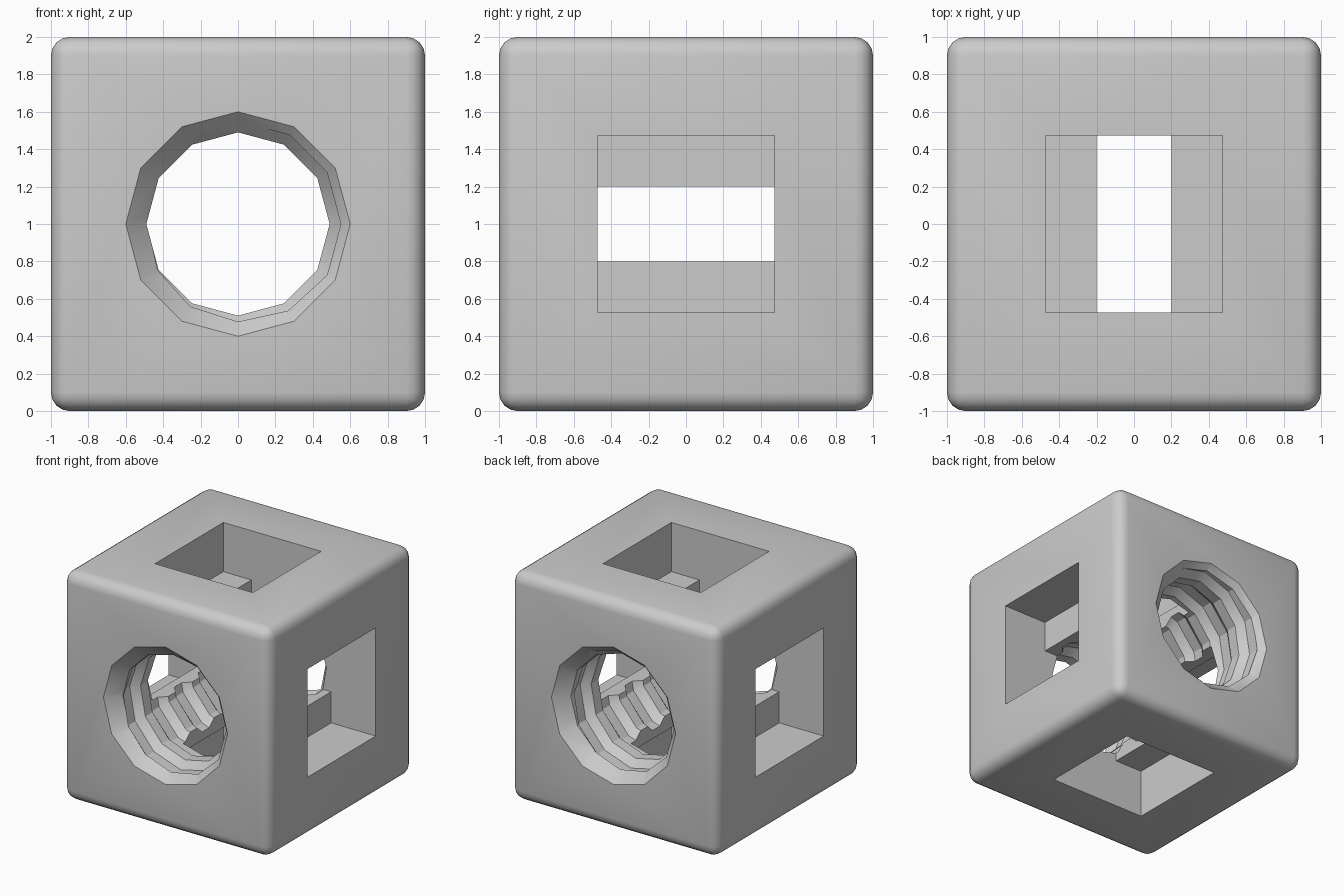
import bpy, bmesh
from math import cos, sin, tau, radians
from mathutils import Matrix, Vector

cube = bpy.data.objects.get("Cube")
if cube:
    bpy.data.objects.remove(cube, do_unlink=True)

CENTRE = Vector((0, 0, 1))
SIDES = 12

grey = bpy.data.materials.new("plain grey")
grey.use_nodes = True
colour = (0.6, 0.6, 0.6, 1)
grey.diffuse_color = colour
for node in grey.node_tree.nodes:
    if node.type == 'BSDF_PRINCIPLED':
        node.inputs["Base Color"].default_value = colour


def make_object(name, bm):
    bmesh.ops.recalc_face_normals(bm, faces=bm.faces)
    mesh = bpy.data.meshes.new(name)
    bm.to_mesh(mesh)
    bm.free()
    mesh.materials.append(grey)
    obj = bpy.data.objects.new(name, mesh)
    bpy.context.collection.objects.link(obj)
    return obj


def box(name, size, centre=CENTRE):
    bm = bmesh.new()
    matrix = Matrix.Translation(centre) @ Matrix.Diagonal((*size, 1))
    bmesh.ops.create_cube(bm, size=1, matrix=matrix)
    return make_object(name, bm)


def chamfer_cone(name, side):
    # Widens the mouth of the bore to a radius of 0.6 at the face
    bm = bmesh.new()
    turn = Matrix.Rotation(radians(90 * side), 4, 'X')
    matrix = Matrix.Translation(CENTRE + Vector((0, side * 0.97, 0))) @ turn
    bmesh.ops.create_cone(bm, cap_ends=True, segments=SIDES, radius1=0.44,
                          radius2=0.7, depth=0.26, matrix=matrix)
    # Make sure the wide end points outwards
    wide = max(bm.verts, key=lambda v: (v.co - CENTRE).xz.length)
    if wide.co.y * side < 0.97:
        for v in bm.verts:
            v.co.y = side * 1.94 - v.co.y
    return make_object(name, bm)


def threaded_rod(name, pitch=0.33, start=-1.8, turns=11):
    # One thread period as (fraction of pitch, radius)
    period = [(0, 0.49), (0.3, 0.49), (0.5, 0.55), (0.8, 0.55)]
    n = len(period)
    last = turns * n
    bm = bmesh.new()
    columns = []
    for i in range(SIDES):
        a = tau * i / SIDES
        column = []
        for k in range(last + 1 + (n if i == 0 else 0)):
            fraction, r = period[k % n]
            y = start + pitch * (k // n + fraction + i / SIDES)
            column.append(bm.verts.new((r * cos(a), y, 1 - r * sin(a))))
        columns.append(column)
    # The final column joins the first one a full period along
    columns.append(columns[0][n:])
    for c, d in zip(columns, columns[1:]):
        for k in range(last):
            bm.faces.new((c[k], d[k], d[k + 1], c[k + 1]))
    # Close both ends with fans around the axis
    for k, y in ((0, start - 0.2), (last, start + pitch * (turns + 1) + 0.2)):
        rim = [c[k] for c in columns] + columns[0][k + 1:k + n][::-1]
        hub = bm.verts.new((0, y, 1))
        for p, q in zip(rim, rim[1:] + rim[:1]):
            bm.faces.new((p, q, hub))
    bmesh.ops.recalc_face_normals(bm, faces=bm.faces)
    bmesh.ops.triangulate(bm, faces=bm.faces)
    return make_object(name, bm)


# Rounded cube body
body = box("threaded_cube", (2, 2, 2))
bevel = body.modifiers.new("rounded edges", 'BEVEL')
bevel.width = 0.1
bevel.segments = 4

cutters = []
# Square pockets on the sides, top and bottom
for side in (-1, 1):
    offset = side * 0.87
    cutters.append(box("side_pocket", (0.6, 0.944, 0.944), CENTRE + Vector((offset, 0, 0))))
    cutters.append(box("end_pocket", (0.944, 0.944, 0.6), CENTRE + Vector((0, 0, offset))))
# Slots joining opposite pockets
cutters.append(box("side_slot", (1.6, 0.944, 0.4)))
cutters.append(box("end_slot", (0.4, 0.944, 1.6)))
# Threaded bore from front to back, with chamfered mouths
cutters.append(threaded_rod("thread_cutter"))
cutters += [chamfer_cone("mouth_cutter", side) for side in (-1, 1)]

for cutter in cutters:
    cutter.hide_render = True
    cut = body.modifiers.new(cutter.name, 'BOOLEAN')
    cut.operation = 'DIFFERENCE'
    cut.solver = 'EXACT'
    cut.object = cutter

bpy.ops.object.select_all(action='DESELECT')
body.select_set(True)
bpy.context.view_layer.objects.active = body
for name in [m.name for m in body.modifiers]:
    bpy.ops.object.modifier_apply(modifier=name)
for cutter in cutters:
    bpy.data.objects.remove(cutter, do_unlink=True)
bpy.ops.object.shade_smooth_by_angle(angle=radians(25))
